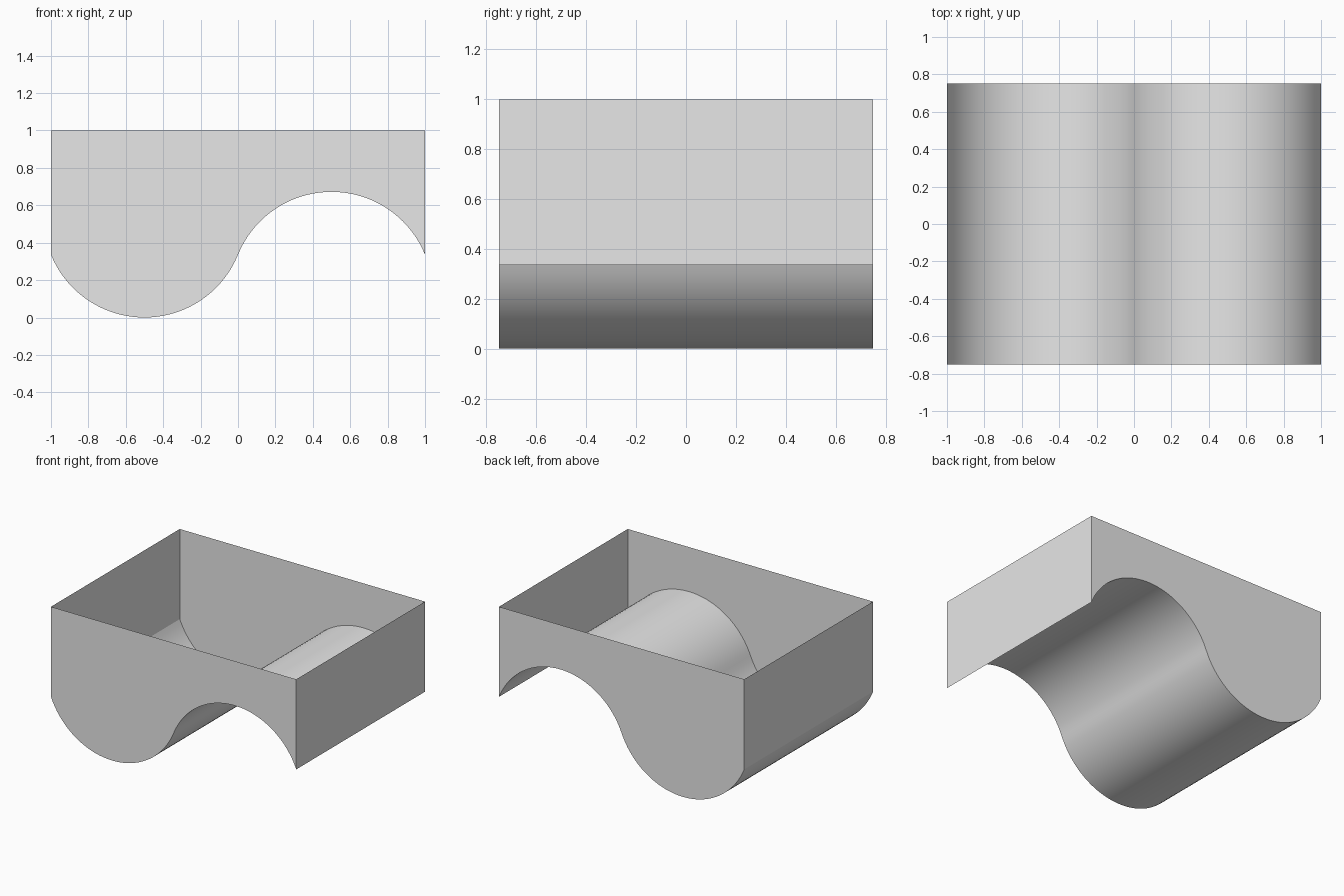
import bpy
import math

cube = bpy.data.objects.get("Cube")
if cube:
    bpy.data.objects.remove(cube, do_unlink=True)

HALF_X, HALF_Y, TOP = 1.0, 0.75, 1.0
MID = 0.336            # height where trough and crest meet
STEPS = 36             # segments per arc

grey = bpy.data.materials.new("light_grey")
grey.use_nodes = True
colour = (0.8, 0.8, 0.8, 1)
grey.diffuse_color = colour
grey.node_tree.nodes["Principled BSDF"].inputs["Base Color"].default_value = colour


def sheet(name, verts, faces, smooth=False):
    mesh = bpy.data.meshes.new(name)
    mesh.from_pydata(verts, [], faces)
    mesh.materials.append(grey)
    for p in mesh.polygons:
        p.use_smooth = smooth
    obj = bpy.data.objects.new(name, mesh)
    bpy.context.collection.objects.link(obj)
    return obj


# Wave profile: a circular trough followed by a matching crest
half = HALF_X / 2
radius = (half ** 2 + MID ** 2) / (2 * MID)
sweep = math.asin(half / radius)


def arc(centre_x, sign):
    angles = [sweep * (2 * i / STEPS - 1) for i in range(STEPS + 1)]
    drop = radius * math.cos(sweep)
    return [(centre_x + radius * math.sin(a),
             MID + sign * (radius * math.cos(a) - drop)) for a in angles]


wave = arc(-half, -1) + arc(half, 1)[1:]
n = len(wave)

# Curved floor
sheet("wavy_floor",
      [(x, y, z) for y in (-HALF_Y, HALF_Y) for x, z in wave],
      [(i, i + 1, n + i + 1, n + i) for i in range(n - 1)], smooth=True)

# Front and back walls, cut to the wave along the bottom
for name, y in (("front_wall", -HALF_Y), ("back_wall", HALF_Y)):
    verts = [(x, y, z) for x, z in wave + [(HALF_X, TOP), (-HALF_X, TOP)]]
    order = list(range(len(verts)))
    sheet(name, verts, [order if y < 0 else order[::-1]])

# Plain end walls
for name, x in (("left_wall", HALF_X), ("right_wall", -HALF_X)):
    s = math.copysign(HALF_Y, x)
    sheet(name, [(x, -s, MID), (x, s, MID), (x, s, TOP), (x, -s, TOP)],
          [(0, 1, 2, 3)])
